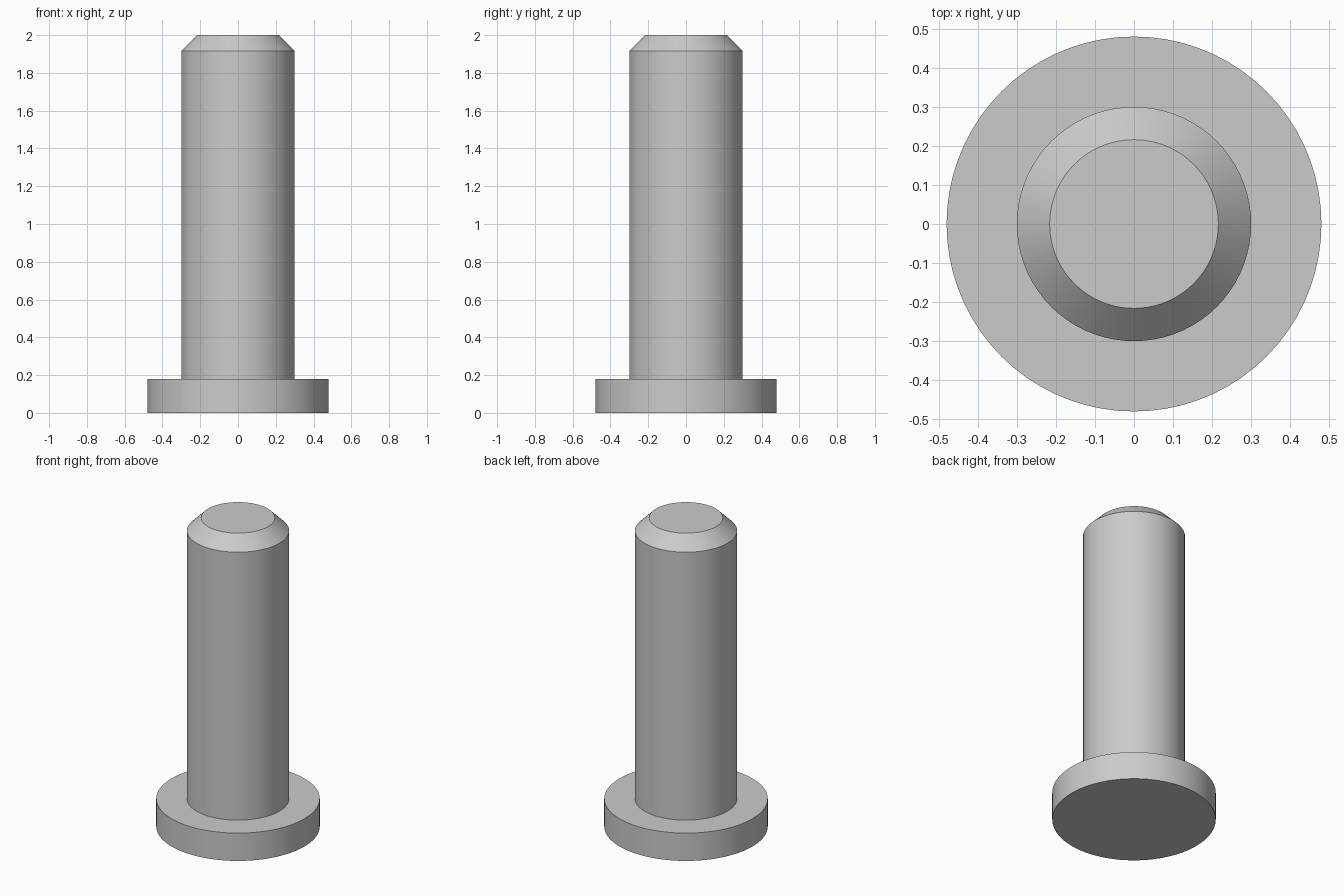
import bpy, bmesh, math

cube = bpy.data.objects.get("Cube")
if cube:
    bpy.data.objects.remove(cube, do_unlink=True)

SIDES = 72

# Plain grey metal
grey = bpy.data.materials.new("grey_metal")
grey.use_nodes = True
colour = (0.6, 0.6, 0.6, 1.0)
grey.diffuse_color = colour
grey.node_tree.nodes["Principled BSDF"].inputs["Base Color"].default_value = colour


def lathe(name, profile, material):
    """Revolve (radius, height) points around z and cap both ends."""
    bm = bmesh.new()
    rings = []
    for radius, z in profile:
        rings.append([bm.verts.new((radius * math.cos(2 * math.pi * i / SIDES),
                                    radius * math.sin(2 * math.pi * i / SIDES), z))
                      for i in range(SIDES)])
    for low, high in zip(rings, rings[1:]):
        for i in range(SIDES):
            j = (i + 1) % SIDES
            bm.faces.new((low[i], low[j], high[j], high[i]))
    bm.faces.new(rings[0][::-1])
    bm.faces.new(rings[-1])
    mesh = bpy.data.meshes.new(name)
    bm.to_mesh(mesh)
    bm.free()
    mesh.materials.append(material)
    obj = bpy.data.objects.new(name, mesh)
    bpy.context.collection.objects.link(obj)
    bpy.ops.object.select_all(action='DESELECT')
    obj.select_set(True)
    bpy.context.view_layer.objects.active = obj
    bpy.ops.object.shade_smooth_by_angle(angle=math.radians(30))
    return obj


# Headed pin: flat round head, straight shank, chamfered tip
head_radius, head_height = 0.48, 0.18
shank_radius, tip_radius = 0.30, 0.216
length = 2.0
chamfer = shank_radius - tip_radius

lathe("headed_pin", [
    (head_radius, 0),
    (head_radius, head_height),
    (shank_radius, head_height),
    (shank_radius, length - chamfer),
    (tip_radius, length),
], grey)
